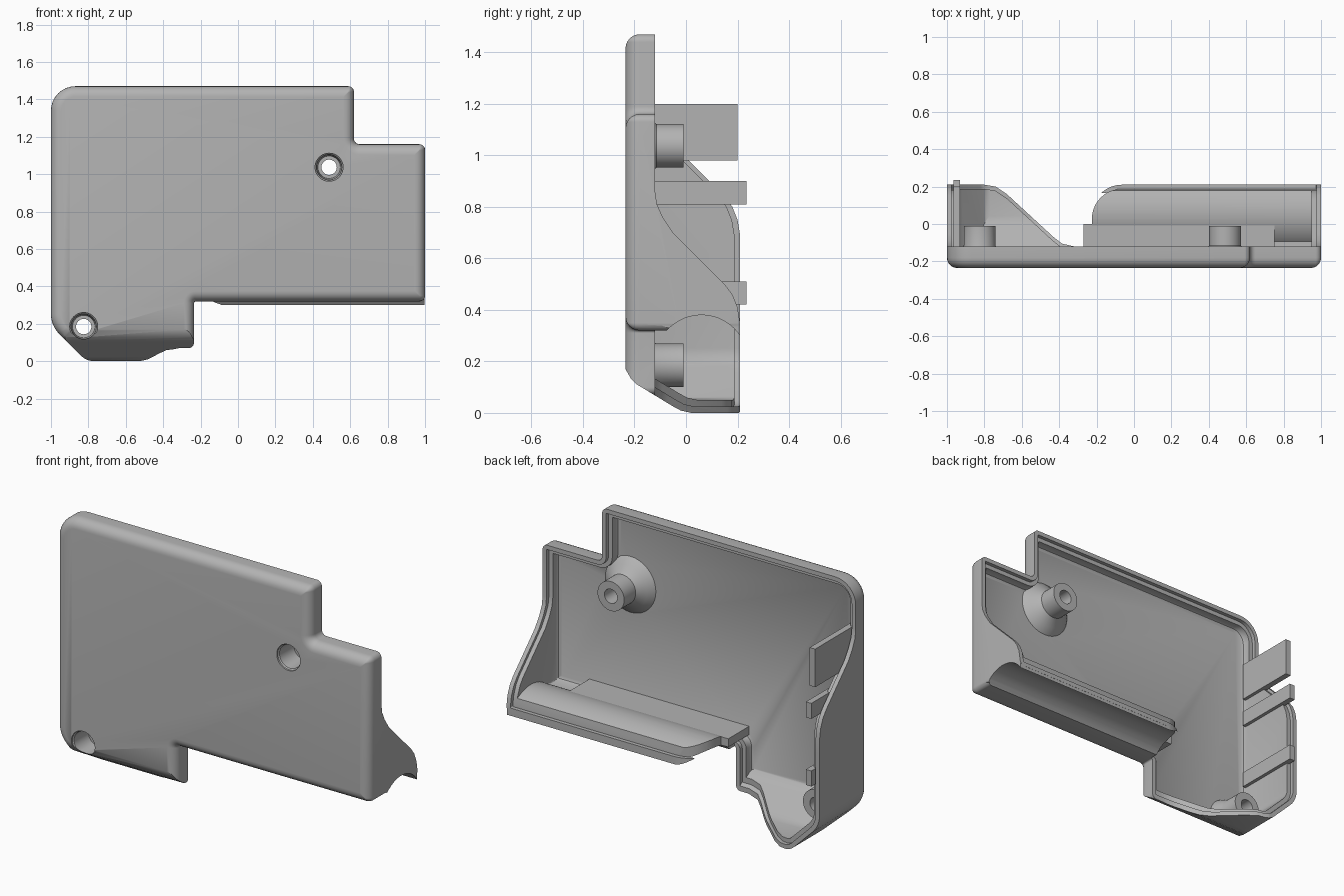
import bpy, bmesh, math
from mathutils import Vector, Matrix

cube = bpy.data.objects.get("Cube")
if cube:
    bpy.data.objects.remove(cube, do_unlink=True)

grey = bpy.data.materials.new("plain grey")
grey.use_nodes = True
grey.diffuse_color = (0.45, 0.45, 0.45, 1)
grey.node_tree.nodes["Principled BSDF"].inputs["Base Color"].default_value = (0.45, 0.45, 0.45, 1)

# Front outline, clockwise: x, z, corner radius
CORNERS = [(-1, 1.47, .13), (.62, 1.47, .03), (.62, 1.16, .03), (1, 1.16, .03),
           (1, .32, .03), (-.235, .32, .01), (-.235, .07, .03), (-.33, .07, .1),
           (-.47, 0, .1), (-.81, 0, .1), (-1, .19, .15)]
FRONT, BACK, WALL = -.235, .21, .05


def outline(d, steps=8):
    """Rounded outline moved inward by d."""
    pts, n = [], len(CORNERS)
    for i, (x, z, r) in enumerate(CORNERS):
        p = Vector((x, z))
        t1 = (p - Vector(CORNERS[i - 1][:2])).normalized()
        t2 = (Vector(CORNERS[(i + 1) % n][:2]) - p).normalized()
        n1, n2 = Vector((t1.y, -t1.x)), Vector((t2.y, -t2.x))
        p = p + (n1 + n2) * (d / (1 + n1.dot(n2)))
        side = 1 if t1.x * t2.y - t1.y * t2.x < 0 else -1
        r = max(r - side * d, .004)
        angle = t1.angle(t2)
        start = p - t1 * r * math.tan(angle / 2)
        centre = start + n1 * r * side
        for k in range(steps + 1):
            turn = Matrix.Rotation(-side * angle * k / steps, 2)
            pts.append(centre + turn @ (start - centre))
    return pts


def loft(name, rings):
    """Closed solid through a list of equal point rings."""
    bm = bmesh.new()
    loops = [[bm.verts.new(p) for p in ring] for ring in rings]
    for a, b in zip(loops, loops[1:]):
        for i in range(len(a)):
            bm.faces.new((a[i - 1], a[i], b[i], b[i - 1]))
    bm.faces.new(loops[0])
    bm.faces.new(loops[-1])
    bmesh.ops.recalc_face_normals(bm, faces=bm.faces)
    mesh = bpy.data.meshes.new(name)
    bm.to_mesh(mesh)
    bm.free()
    mesh.materials.append(grey)
    obj = bpy.data.objects.new(name, mesh)
    bpy.context.collection.objects.link(obj)
    return obj


def shell_solid(name, levels):
    return loft(name, [[(p.x, y, p.y) for p in outline(d)] for y, d in levels])


def prism_x(name, pts, lo, hi):
    return loft(name, [[(x, y, z) for y, z in pts] for x in (lo, hi)])


def prism_z(name, pts, lo, hi):
    return loft(name, [[(x, y, z) for x, y in pts] for z in (lo, hi)])


def box(name, x0, x1, y0, y1, z0, z1):
    return prism_x(name, [(y0, z0), (y1, z0), (y1, z1), (y0, z1)], x0, x1)


def lathe(name, x, z, profile, n=40):
    """Solid turned about a y axis; profile is (y, radius)."""
    return loft(name, [[(x + r * math.cos(k * math.tau / n), y, z + r * math.sin(k * math.tau / n))
                        for k in range(n)] for y, r in profile])


def combine(obj, tool, op="DIFFERENCE"):
    mod = obj.modifiers.new("join", "BOOLEAN")
    mod.operation, mod.object, mod.solver = op, tool, "EXACT"
    bpy.context.view_layer.objects.active = obj
    bpy.ops.object.modifier_apply(modifier=mod.name)
    bpy.data.objects.remove(tool, do_unlink=True)


def arc(cx, cy, r, a0, a1, n=24):
    angles = [math.radians(a0 + (a1 - a0) * k / n) for k in range(n + 1)]
    return [(cx + r * math.cos(a), cy + r * math.sin(a)) for a in angles]


def belly_cutter(dy=0, dz=0):
    """Slope under the lower front edge."""
    pts = [(-.4, .3), (-.25, .21), (-.235, .17), (-.212, .13), (-.19, .11), (-.05, .025),
           (-.02, .009), (.02, 0), (.02, -.2), (-.4, -.2)]
    return prism_x("belly_cutter", [(y + dy, z + dz) for y, z in pts], -1.3, -.2)


def rim_cutters(dy=0):
    """Space behind the rim: right half, left half, and bottom dip."""
    def wall_rim(s):
        return [(-.12, 1.7), (-.12, s + .21), (-.113, s + .16), (-.09, s + .11), (-.05, s + .05),
                (.15, s - .15), (.18, s - .19), (.2, s - .24), (BACK, s - .3)]
    out = []
    for s, lo, hi, base in ((.65, -.2, 1.3, .2), (.99, -1.3, -.2, .4)):
        pts = wall_rim(s) + [(BACK, base), (.5, base), (.5, 1.7)]
        out.append(prism_x("rim_cutter", [(y + dy, z) for y, z in pts], lo, hi))
    dip = [(-1.3, BACK), (-.8, BACK), (-.74, .2), (-.68, .16), (-.43, -.07), (-.385, -.105),
           (-.32, -.12), (-.225, -.12)] + arc(-.065, .05, .16, 180, 90, 10)
    dip += [(-.065, .5), (-1.3, .5)]
    out.append(prism_z("dip_cutter", [(x, y + dy) for x, y in dip], -.2, .46))
    return out


# Hollow case with rounded front edge
R = .055
levels = [(FRONT + R * (1 - math.sin(a)), R * (1 - math.cos(a)))
          for a in [math.radians(90 - 15 * k) for k in range(7)]]
case = shell_solid("case_shell", levels + [(BACK, 0)])
combine(case, belly_cutter())
cavity = shell_solid("cavity", [(-.19, WALL + .02), (-.183, WALL + .006), (-.17, WALL), (.3, WALL)])
combine(cavity, belly_cutter(.025, .05))
combine(case, cavity)

# Rounded trough along the underside
hump = prism_x("hump", arc(.06, .2, .23, 49.5, 140) + [(-.07, .33), (.06, .3), (.209, .29)], -.225, .998)
combine(case, hump, "UNION")
combine(case, prism_x("groove", arc(.06, .2, .18, 0, 352.5, 47), -.3, 1.2))

# Shaped rim and its stepped lip
for tool in rim_cutters():
    combine(case, tool)
for tool in rim_cutters(-.022):
    lip = shell_solid("lip", [(-.16, .025), (.3, .025)])
    combine(lip, belly_cutter(.012, .025))
    combine(tool, lip, "INTERSECT")
    combine(case, tool)

# Flared screw posts with countersunk holes
for x, z, flare in ((.487, 1.037, .17), (-.825, .185, .115)):
    k = flare - .085
    combine(case, lathe("post", x, z, [(-.2, flare), (-.18, .085 + k * .8), (-.155, .085 + k * .5),
                                       (-.13, .085 + k * .15), (-.115, .085), (-.01, .085)]), "UNION")
    combine(case, lathe("screw_hole", x, z, [(-.3, .075), (-.225, .075), (-.22, .068), (-.1, .06),
                                             (-.1, .041), (.1, .041)]))
combine(case, belly_cutter())

# Ledge beside the trough
ledge = box("ledge", -.27, .75, -.2, 0, .372, .42)
# Locating tabs on the side wall
tabs = [box("side_tab", -.965, -.93, -.17, y, z0, z1)
        for y, z0, z1 in ((.2, .98, 1.2), (.235, .81, .9), (.235, .42, .51))]

for obj in [case, ledge] + tabs:
    bpy.ops.object.select_all(action="DESELECT")
    obj.select_set(True)
    bpy.context.view_layer.objects.active = obj
    bpy.ops.object.shade_smooth_by_angle(angle=math.radians(30))
